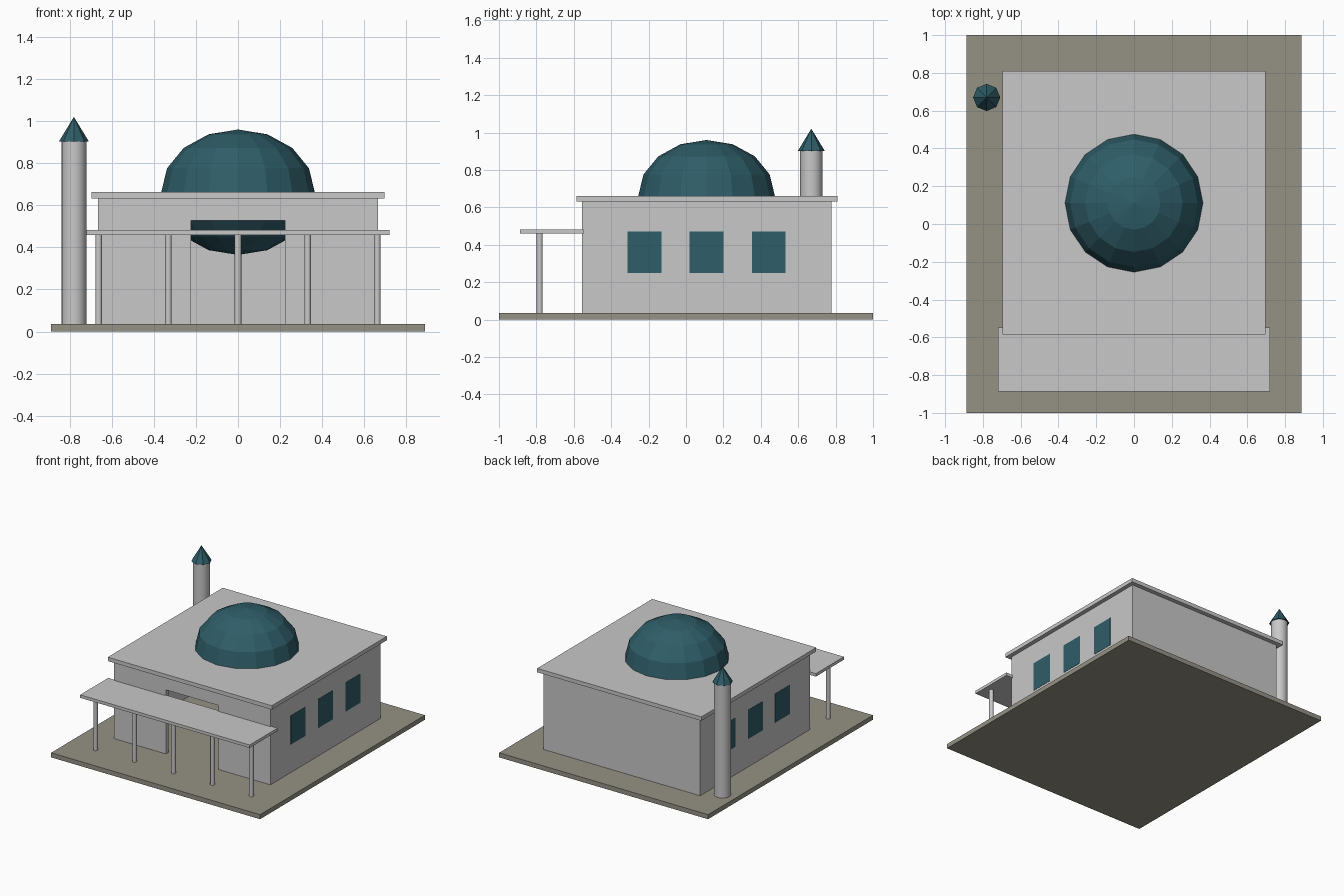
import bpy, math

if "Cube" in bpy.data.objects:
    bpy.data.objects.remove(bpy.data.objects["Cube"])


def material(name, rgb):
    m = bpy.data.materials.new(name)
    m.diffuse_color = (*rgb, 1)
    m.use_nodes = True
    m.node_tree.nodes["Principled BSDF"].inputs["Base Color"].default_value = m.diffuse_color
    return m


STONE = material("pale_grey", (0.58, 0.58, 0.58))
GROUND = material("sand_brown", (0.30, 0.287, 0.235))
TEAL = material("dark_teal", (0.028, 0.11, 0.138))


def finish(name, mat):
    ob = bpy.context.object
    ob.name = name
    ob.data.materials.append(mat)
    return ob


def box(name, x, y, z, mat):
    """Box from (min, max) pairs on each axis."""
    bpy.ops.mesh.primitive_cube_add(size=1)
    ob = finish(name, mat)
    ob.location = [(a + b) / 2 for a, b in (x, y, z)]
    ob.scale = [b - a for a, b in (x, y, z)]
    return ob


def cylinder(name, x, y, r, z0, z1, sides):
    bpy.ops.mesh.primitive_cylinder_add(vertices=sides, radius=r, depth=z1 - z0,
                                        location=(x, y, (z0 + z1) / 2))
    ob = finish(name, STONE)
    bpy.ops.object.shade_smooth_by_angle(angle=math.radians(35))
    return ob


FLOOR, EAVE, T = 0.035, 0.632, 0.03
W, FRONT, BACK, DOOR = 0.665, -0.557, 0.777, 0.223

# Ground slab and roof slab
box("ground_slab", (-0.888, 0.888), (-1, 1), (0, FLOOR), GROUND)
box("roof_slab", (-0.697, 0.697), (-0.585, 0.81), (EAVE, 0.662), STONE)

# Hollow hall: back wall, side walls with windows, front wall around the doorway
box("back_wall", (-W, W), (BACK - T, BACK), (FLOOR, EAVE), STONE)
for side, s in (("left", -1), ("right", 1)):
    def span(a, b):
        return sorted((s * a, s * b))
    box(side + "_wall", span(W - T, W), (FRONT + T, BACK - T), (FLOOR, EAVE), STONE)
    box(side + "_front_wall", span(DOOR, W), (FRONT, FRONT + T), (FLOOR, EAVE), STONE)
    for i, y in enumerate((-0.222, 0.11, 0.442)):
        box(f"{side}_window_{i + 1}", span(W - T - 0.002, W + 0.002),
            (y - 0.09, y + 0.09), (0.25, 0.472), TEAL)
box("door_lintel", (-DOOR, DOOR), (FRONT, FRONT + T), (0.527, EAVE), STONE)

# Dome: a flattened ball set through the roof
bpy.ops.mesh.primitive_uv_sphere_add(segments=16, ring_count=8, radius=1,
                                     location=(0, 0.11, 0.662))
finish("dome", TEAL).scale = (0.365, 0.365, 0.298)

# Porch canopy on five round posts
box("porch_canopy", (-0.72, 0.72), (-0.887, -0.547), (0.459, 0.482), STONE)
for i in range(5):
    cylinder(f"porch_post_{i + 1}", (i - 2) * 0.331, -0.782, 0.016, FLOOR, 0.46, 12)

# Corner tower with pointed cap
cylinder("tower_shaft", -0.78, 0.67, 0.06, FLOOR, 0.902, 16)
bpy.ops.mesh.primitive_cone_add(vertices=8, radius1=0.072, depth=0.118,
                                location=(-0.78, 0.67, 0.961))
finish("tower_cap", TEAL)
